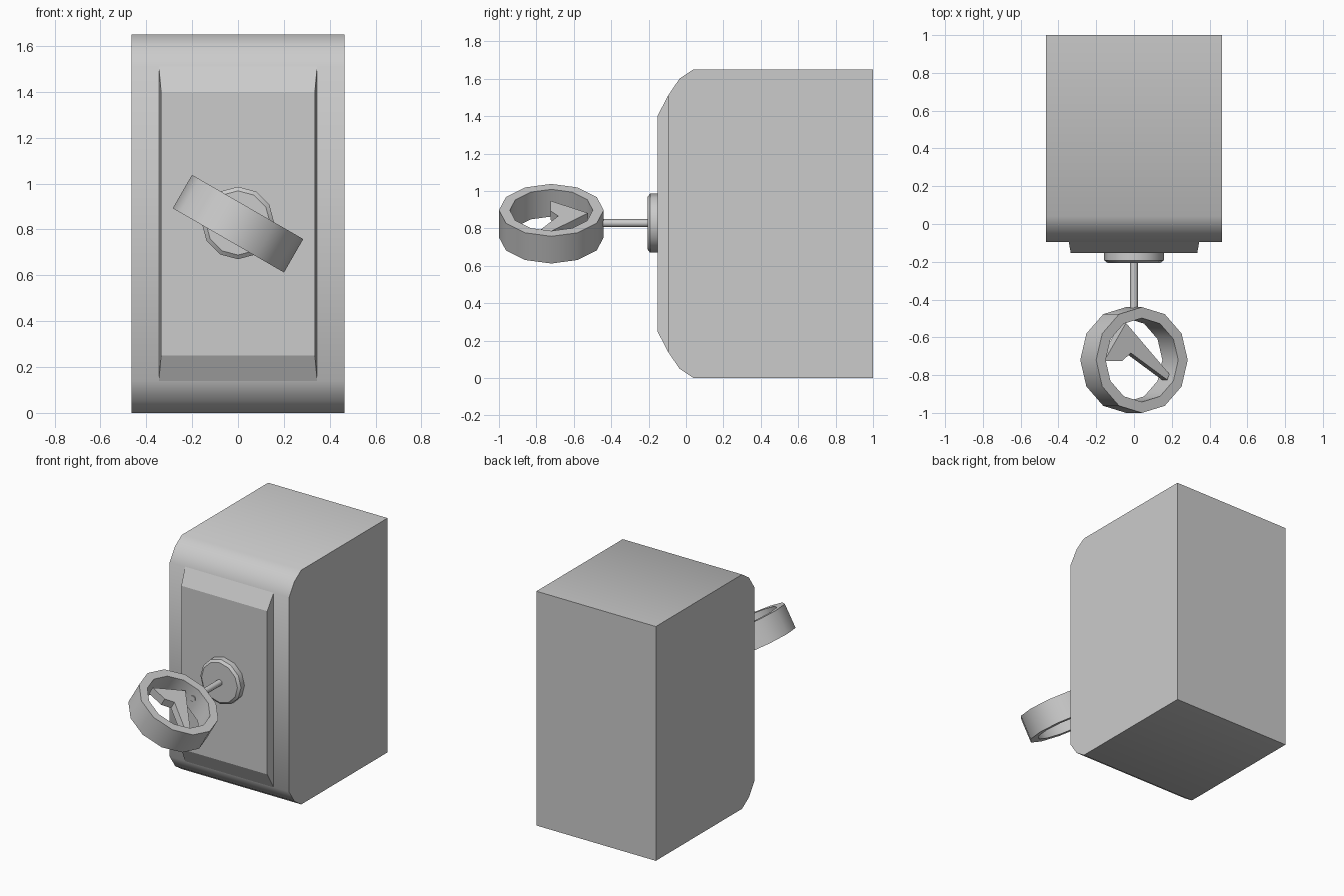
import bpy, bmesh, math
from mathutils import Matrix

if "Cube" in bpy.data.objects:
    bpy.data.objects.remove(bpy.data.objects["Cube"])


def finish(name, bm, angle=None, matrix=None):
    bmesh.ops.recalc_face_normals(bm, faces=bm.faces)
    mesh = bpy.data.meshes.new(name)
    bm.to_mesh(mesh)
    bm.free()
    if matrix:
        mesh.transform(matrix)
    ob = bpy.data.objects.new(name, mesh)
    bpy.context.collection.objects.link(ob)
    if angle:
        bpy.ops.object.select_all(action='DESELECT')
        ob.select_set(True)
        bpy.context.view_layer.objects.active = ob
        bpy.ops.object.shade_smooth_by_angle(angle=math.radians(angle))
    return ob


def loft(bm, loops, closed=False, caps=True):
    # Bridge equal-length point loops into a skin.
    vs = [[bm.verts.new(p) for p in loop] for loop in loops]
    n = len(vs[0])
    for i in range(len(vs) if closed else len(vs) - 1):
        a, b = vs[i], vs[(i + 1) % len(vs)]
        for j in range(n):
            k = (j + 1) % n
            bm.faces.new((a[j], a[k], b[k], b[j]))
    if caps and not closed:
        bm.faces.new(vs[0])
        bm.faces.new(vs[-1])


def circle(r, h, n=12):
    return [(r * math.cos(i * math.tau / n), r * math.sin(i * math.tau / n), h)
            for i in range(n)]


# Main housing: side profile extruded across x
H, W = 1.65, 0.465
upper = [(1, H), (0.04, H), (-0.035, 1.60), (-0.096, 1.51)]
profile = upper + [(y, H - z) for y, z in reversed(upper)]
bm = bmesh.new()
loft(bm, [[(x, y, z) for y, z in profile] for x in (-W, W)])
finish("housing", bm, 40)

# Raised front panel, slightly tapered at the sides
bm = bmesh.new()
loft(bm, [[(-0.345, -0.096, 0.14), (0.345, -0.096, 0.14),
           (0.345, -0.096, 1.51), (-0.345, -0.096, 1.51)],
          [(-0.335, -0.153, 0.25), (0.335, -0.153, 0.25),
           (0.335, -0.153, 1.40), (-0.335, -0.153, 1.40)]])
finish("front_panel", bm)

# Mounting disc and shaft, turned around an axis pointing to the front
ZC = 0.828
to_front = Matrix.Translation((0, 0, ZC)) @ Matrix.Rotation(math.pi / 2, 4, 'X')
for name, steps in (
        ("mounting_disc", [(0.158, 0.15), (0.158, 0.192), (0.14, 0.206)]),
        ("shaft", [(0.021, 0.2), (0.021, 0.507)])):
    bm = bmesh.new()
    loft(bm, [circle(r, h) for r, h in steps])
    finish(name, bm, 35, to_front)

# Handle ring, tilted around the shaft
tilt = Matrix.Translation((0, -0.72, 0.825)) @ Matrix.Rotation(math.radians(30), 4, 'Y')
HW, RO, RI = 0.084, 0.28, 0.222
bm = bmesh.new()
loft(bm, [circle(RO, -HW), circle(RO, HW), circle(RI, HW), circle(RI, -HW)], closed=True)
finish("handle_ring", bm, 35, tilt)

# Bent web inside the ring
web = [(-0.065, 0.196), (0.2, -0.074), (0.187, -0.105),
       (-0.035, 0.037), (-0.089, -0.005), (-0.198, -0.005)]
bm = bmesh.new()
loft(bm, [[(x, y, h) for x, y in web] for h in (-0.028, 0.028)])
finish("ring_web", bm, None, tilt)
